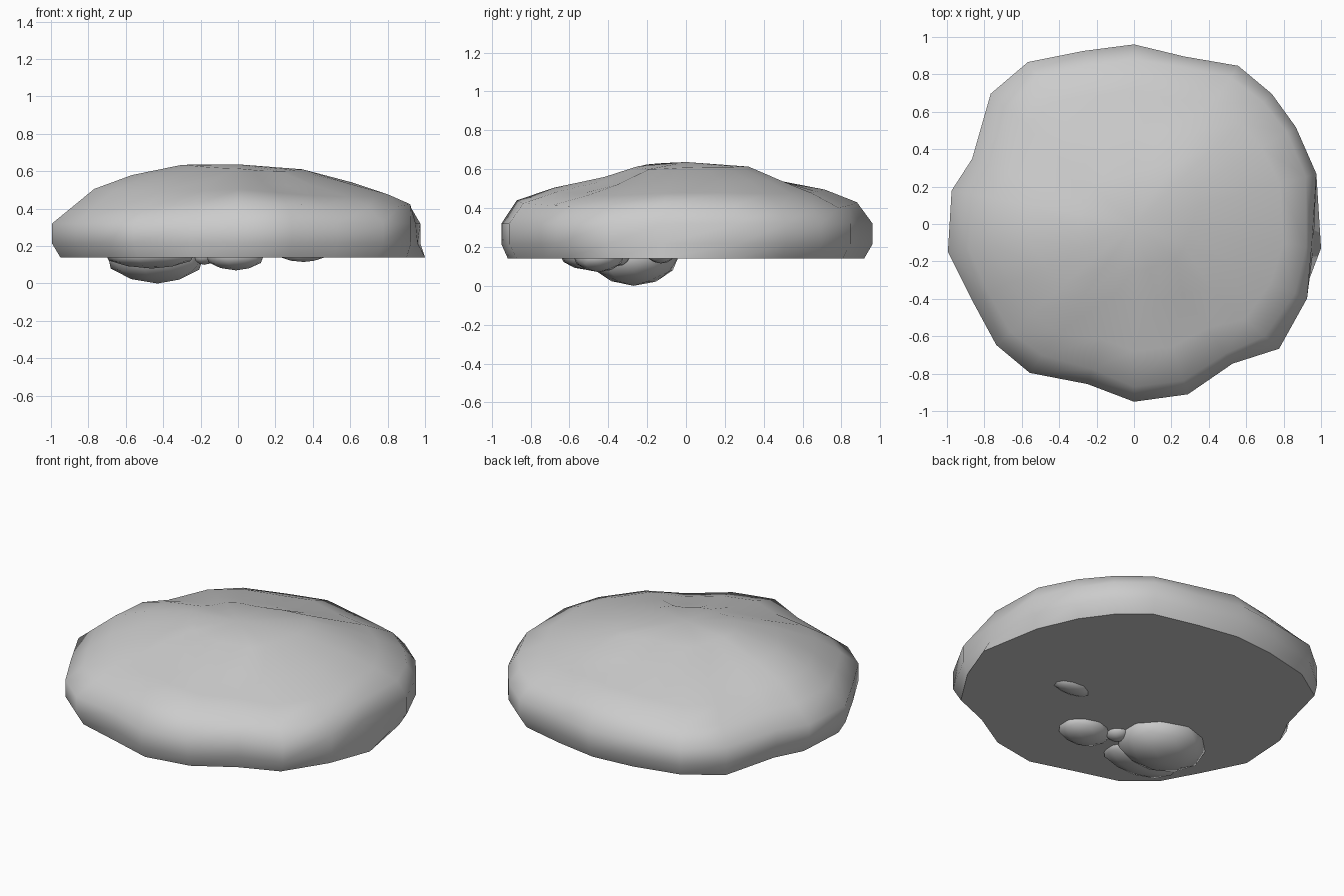
import bpy, bmesh
from math import pi, atan2, sin, cos
from mathutils import Vector

if "Cube" in bpy.data.objects:
    bpy.data.objects.remove(bpy.data.objects["Cube"])

# Plan outline of the stone: x, y, scale of the flat base edge, scale of the shoulder
OUTLINE = [
    (1.00, -0.13, 1.0, .95), (.98, .27, .95, .97), (.87, .52, .95, .98),
    (.74, .70, .95, .98), (.56, .85, .95, .98), (.27, .90, .97, 1), (0, .965, .95, .98),
    (-.27, .93, .96, .98), (-.57, .87, .95, .98), (-.77, .70, .98, .95),
    (-.87, .35, .97, .97), (-.98, .18, .95, .97), (-1.0, -.15, .95, .97),
    (-.87, -.41, .95, .98), (-.74, -.65, .95, .97), (-.56, -.80, .95, .95),
    (-.25, -.86, .98, .97), (0, -.955, .96, .98), (.29, -.915, .95, .98),
    (.53, -.75, .97, .98), (.78, -.67, .95, .94), (.93, -.40, .97, .96)]

# Vertical profiles (radius fraction, z) for the four sides
SHOULDERS = {
    "right": [(.97, .43), (.80, .485), (.60, .54), (.30, .61)],
    "back":  [(.93, .43), (.74, .495), (.50, .54), (.28, .615)],
    "left":  [(.91, .42), (.77, .51), (.57, .58), (.30, .635)],
    "front": [(.93, .44), (.71, .505), (.44, .56), (.26, .615)]}


def profile(a):
    """Blend the side profiles; the corners between sides sit a little lower."""
    w = {"right": max(cos(a), 0) ** 2, "left": max(-cos(a), 0) ** 2,
         "back": max(sin(a), 0) ** 2, "front": max(-sin(a), 0) ** 2}
    same, opposite = max(sin(2 * a), 0), max(-sin(2 * a), 0)
    back_right = same if sin(a) > 0 else 0
    out = []
    for i in range(4):
        s, z = (sum(w[k] * SHOULDERS[k][i][c] for k in w) for c in (0, 1))
        z -= (.025, .03, .03, .012)[i] * opposite + (.03, .015, 0, 0)[i] * same
        s *= 1 + (0, 0, .1, .35)[i] * back_right
        out.append((s, z))
    return out


def finish(name, bm, angle):
    bmesh.ops.recalc_face_normals(bm, faces=bm.faces)
    me = bpy.data.meshes.new(name)
    bm.to_mesh(me)
    bm.free()
    ob = bpy.data.objects.new(name, me)
    bpy.context.collection.objects.link(ob)
    bpy.ops.object.select_all(action='DESELECT')
    ob.select_set(True)
    bpy.context.view_layer.objects.active = ob
    bpy.ops.object.shade_smooth_by_angle(angle=angle)
    return ob


# Main flat-bottomed stone, lofted from rings
bm = bmesh.new()
rings = [[] for _ in range(7)]
for x, y, base, mid in OUTLINE:
    flare = base == 1
    levels = [(base, .14), (.96 if flare else .995, .215), (.95 if flare else .995, .32)]
    levels += [(s * (mid if i == 0 else 1), z) for i, (s, z) in enumerate(profile(atan2(y, x)))]
    for ring, (s, z) in zip(rings, levels):
        ring.append(bm.verts.new((x * s, y * s, z)))
n = len(OUTLINE)
for lo, hi in zip(rings, rings[1:]):
    for i in range(n):
        j = (i + 1) % n
        bm.faces.new((lo[i], lo[j], hi[j], hi[i]))
crown = bm.verts.new((0, 0, .637))
for i in range(n):
    bm.faces.new((rings[-1][i], rings[-1][(i + 1) % n], crown))
bm.faces.new(rings[0][::-1])
finish("stone_body", bm, pi / 3.2)


# Rounded lumps poking out of the underside
def lump(name, centre, radii):
    bm = bmesh.new()
    bmesh.ops.create_icosphere(bm, subdivisions=2, radius=1)
    for v in bm.verts:
        k = 1 + .05 * sin(5 * v.co.x + 3 * v.co.y) * (1 - v.co.z ** 2)
        v.co = Vector(centre) + Vector([v.co[i] * radii[i] * k for i in range(3)])
    finish(name, bm, pi / 3)


lump("under_lump_large", (-.43, -.27, .15), (.27, .23, .15))
lump("under_lump_front", (-.46, -.50, .16), (.25, .15, .08))
lump("under_lump_small", (-.01, -.45, .15), (.16, .13, .08))
lump("under_lump_bridge", (-.18, -.36, .15), (.07, .07, .05))
lump("under_lump_side", (.35, -.13, .16), (.13, .07, .045))
